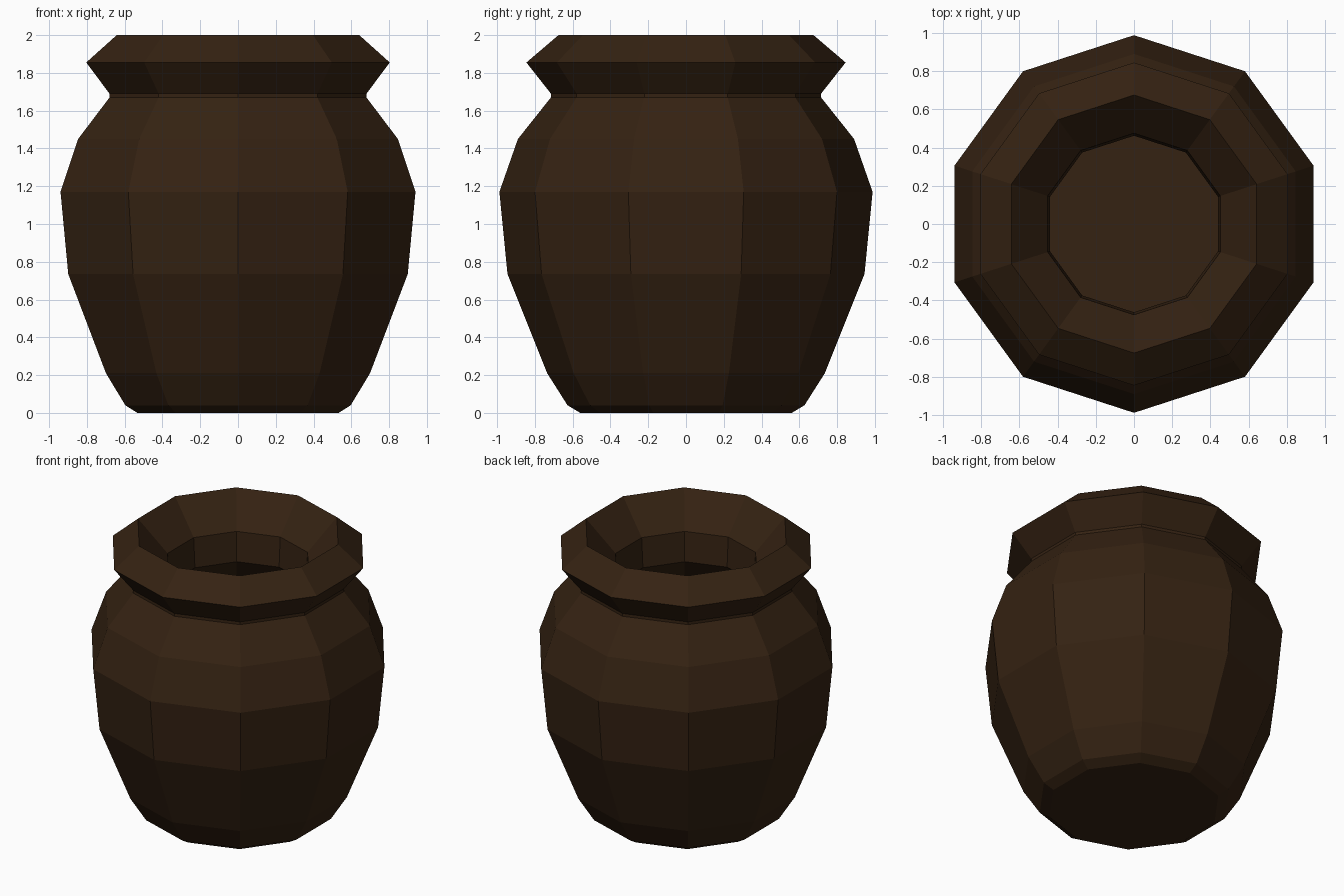
import bpy, bmesh, math

if "Cube" in bpy.data.objects:
    bpy.data.objects.remove(bpy.data.objects["Cube"])

SIDES = 10


def lathe(name, profile, material):
    """Revolve (radius, z) points into a flat-faced closed solid, with end caps."""
    bm = bmesh.new()
    rings = []
    for r, z in profile:
        ring = []
        for i in range(SIDES):
            a = math.pi / 2 + 2 * math.pi * i / SIDES
            ring.append(bm.verts.new((r * math.cos(a), r * math.sin(a), z)))
        rings.append(ring)
    for low, high in zip(rings, rings[1:]):
        for i in range(SIDES):
            j = (i + 1) % SIDES
            bm.faces.new((low[i], low[j], high[j], high[i]))
    bm.faces.new(rings[0][::-1])
    bm.faces.new(rings[-1])
    bmesh.ops.recalc_face_normals(bm, faces=bm.faces)
    mesh = bpy.data.meshes.new(name)
    bm.to_mesh(mesh)
    bm.free()
    mesh.materials.append(material)
    obj = bpy.data.objects.new(name, mesh)
    bpy.context.collection.objects.link(obj)
    return obj


clay = bpy.data.materials.new("dark_brown_clay")
clay.diffuse_color = (0.035, 0.016, 0.006, 1)
clay.use_nodes = True
clay.node_tree.nodes["Principled BSDF"].inputs["Base Color"].default_value = clay.diffuse_color

# Outer wall from foot to shoulder
outer = [(0.56, 0.0), (0.627, 0.04), (0.735, 0.21), (0.945, 0.735),
         (0.988, 1.17), (0.89, 1.45), (0.715, 1.67)]
# Neck and flared lip, then funnel down to the mouth
lip = [(0.715, 1.69), (0.845, 1.855), (0.675, 2.0), (0.475, 1.78), (0.462, 1.57)]
# Hollow interior, ending in the floor
inner = [(0.66, 1.37), (0.78, 1.14), (0.74, 0.77), (0.55, 0.22), (0.48, 0.17)]

lathe("pot", outer + lip + inner, clay)
